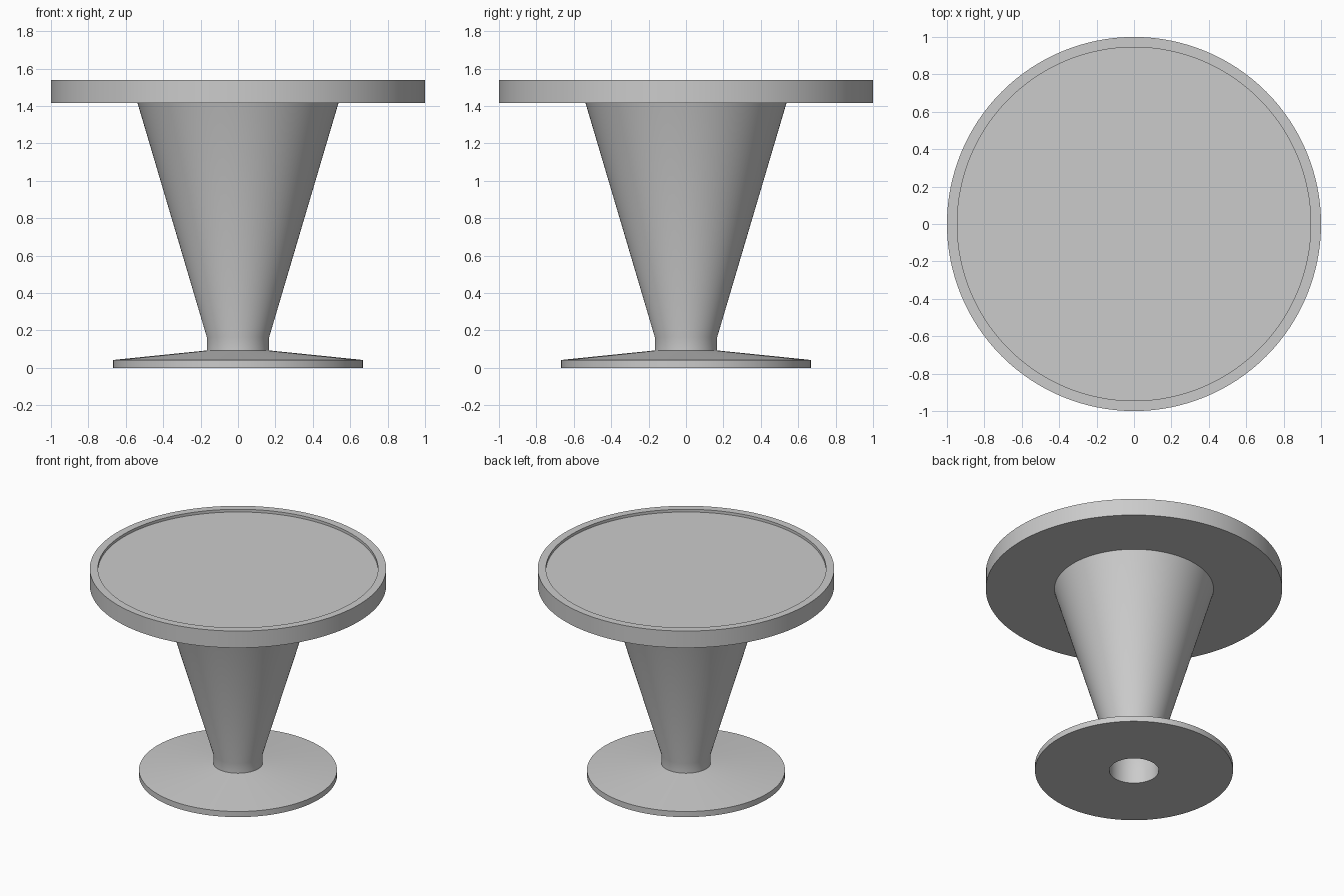
import bpy, bmesh, math

if "Cube" in bpy.data.objects:
    bpy.data.objects.remove(bpy.data.objects["Cube"])

SEGMENTS = 128


def lathe(name, profile):
    """Revolve an (r, z) profile about the z axis."""
    bm = bmesh.new()
    verts = [bm.verts.new((r, 0, z)) for r, z in profile]
    edges = [bm.edges.new(pair) for pair in zip(verts, verts[1:])]
    bmesh.ops.spin(bm, geom=verts + edges, cent=(0, 0, 0), axis=(0, 0, 1),
                   angle=math.tau, steps=SEGMENTS)
    bmesh.ops.remove_doubles(bm, verts=bm.verts, dist=0.0001)
    bmesh.ops.recalc_face_normals(bm, faces=bm.faces)
    mesh = bpy.data.meshes.new(name)
    bm.to_mesh(mesh)
    bm.free()
    obj = bpy.data.objects.new(name, mesh)
    bpy.context.collection.objects.link(obj)
    bpy.ops.object.select_all(action='DESELECT')
    obj.select_set(True)
    bpy.context.view_layer.objects.active = obj
    bpy.ops.object.shade_smooth_by_angle(angle=math.radians(30))
    return obj


# Round top with a raised rim and shallow recess
lathe("table_top", [(0, 1.415), (1.0, 1.415), (1.0, 1.54), (0.945, 1.54),
                    (0.945, 1.52), (0, 1.52)])

# Hollow flared stem with a short straight neck, open at the foot
lathe("stem", [(0.167, 0.09), (0.167, 0.165), (0.537, 1.415)])

# Sloped foot disc with a central hole
lathe("foot", [(0.167, 0.093), (0.167, 0), (0.668, 0), (0.668, 0.042),
               (0.167, 0.093)])
